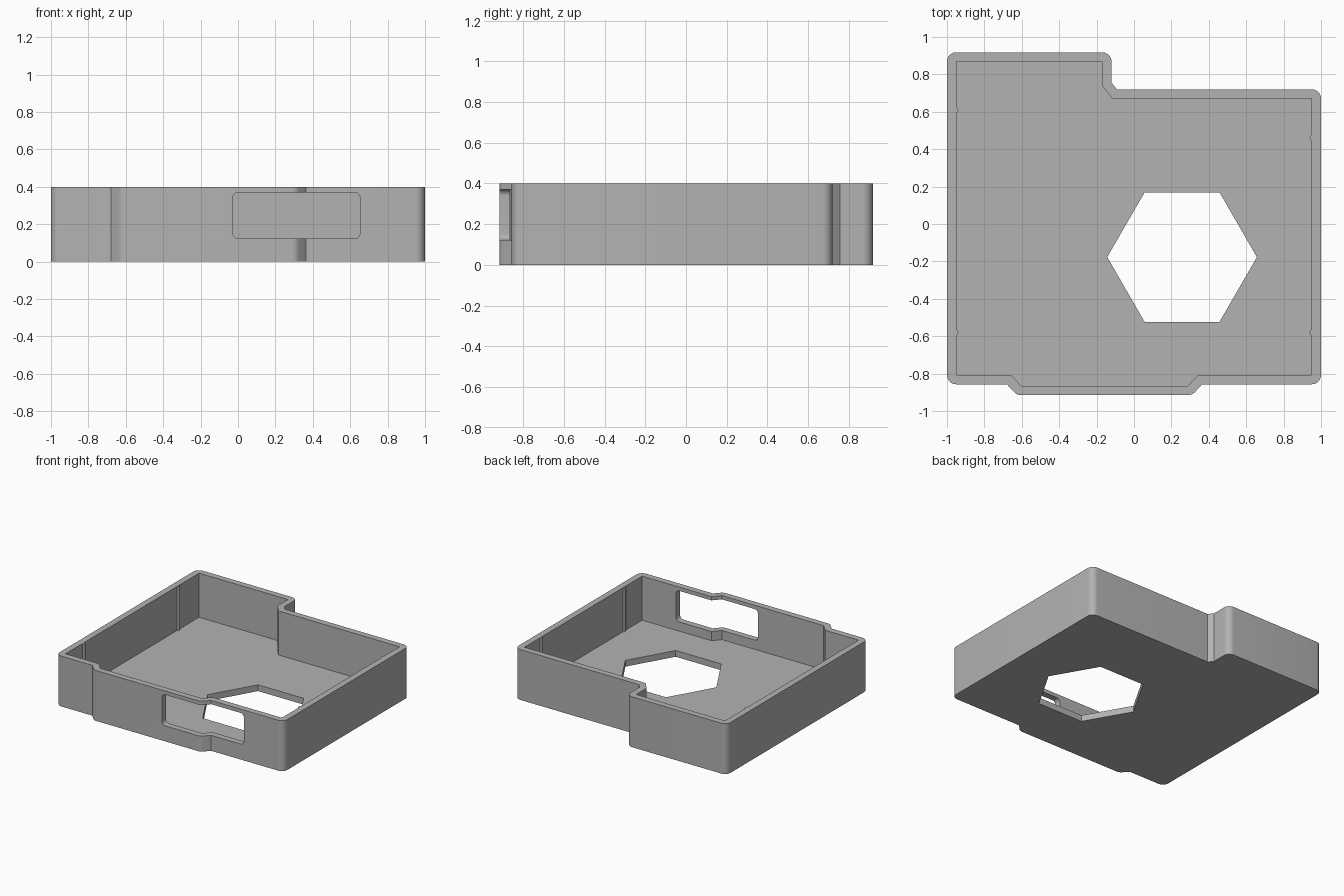
import bpy, bmesh
from math import pi, cos, sin, tan, ceil
from mathutils import Vector

cube = bpy.data.objects.get("Cube")
if cube:
    bpy.data.objects.remove(cube, do_unlink=True)

WALL, FLOOR, HEIGHT = 0.05, 0.05, 0.4

grey = bpy.data.materials.new("plain grey")
grey.use_nodes = True
grey.diffuse_color = (0.45, 0.45, 0.45, 1)
grey.node_tree.nodes["Principled BSDF"].inputs["Base Color"].default_value = grey.diffuse_color


def prism(name, loop, start, depth):
    """Extrude a closed 3D loop along a depth vector."""
    bm = bmesh.new()
    face = bm.faces.new([bm.verts.new(Vector(p) + Vector(start)) for p in loop])
    ext = bmesh.ops.extrude_face_region(bm, geom=[face])
    bmesh.ops.translate(bm, vec=depth, verts=[g for g in ext["geom"] if isinstance(g, bmesh.types.BMVert)])
    bmesh.ops.recalc_face_normals(bm, faces=bm.faces)
    mesh = bpy.data.meshes.new(name)
    bm.to_mesh(mesh)
    bm.free()
    obj = bpy.data.objects.new(name, mesh)
    mesh.materials.append(grey)
    bpy.context.collection.objects.link(obj)
    return obj


def offset(points, d):
    """Grow a counter-clockwise outline: arcs on convex corners, mitres on concave ones."""
    pts, out = [Vector(p) for p in points], []
    for i, p in enumerate(pts):
        a = (p - pts[i - 1]).normalized()
        b = (pts[(i + 1) % len(pts)] - p).normalized()
        normal = Vector((a.y, -a.x))
        turn = -a.angle_signed(b)
        if turn > 0:
            steps = ceil(turn / (pi / 16))
            for k in range(steps + 1):
                t = turn * k / steps
                out.append(p + d * (normal * cos(t) + a * sin(t)))
        else:
            out.append(p + d * (normal + a * tan(turn / 2)))
    return out


def flat(points):
    return [(p[0], p[1], 0) for p in points]


def cut(target, cutter):
    mod = target.modifiers.new("cut", "BOOLEAN")
    mod.operation, mod.solver, mod.object = "DIFFERENCE", "EXACT", cutter
    bpy.context.view_layer.objects.active = target
    bpy.ops.object.modifier_apply(modifier=mod.name)
    bpy.data.objects.remove(cutter, do_unlink=True)


# Inner outline, counter-clockwise
inner = [(-0.95, -0.807), (-0.658, -0.807), (-0.604, -0.865), (0.289, -0.865),
         (0.342, -0.807), (0.95, -0.807), (0.95, 0.67), (-0.115, 0.67),
         (-0.17, 0.738), (-0.17, 0.868), (-0.95, 0.868)]

# Tray: rounded outer shell with the cavity hollowed out
tray = prism("tray", flat(offset(inner, WALL)), (0, 0, 0), (0, 0, HEIGHT))
cut(tray, prism("cavity_cutter", flat(inner), (0, 0, FLOOR), (0, 0, HEIGHT)))

# Hexagonal floor opening
hexagon = [(0.4 * cos(k * pi / 3), 0.4 * sin(k * pi / 3)) for k in range(6)]
cut(tray, prism("hexagon_cutter", flat(hexagon), (0.257, -0.177, -0.1), (0, 0, 0.25)))

# Rounded window in the front wall
core = [(0.003, 0.153), (0.622, 0.153), (0.622, 0.34), (0.003, 0.34)]
window = [(p.x, 0, p.y) for p in offset(core, 0.03)]
cut(tray, prism("window_cutter", window, (0, -1, 0), (0, 0.3, 0)))

# Thin vertical ridges on the inner side walls
ridges = []
for name, side, y in (("left_back", 1, 0.46), ("left_front", 1, -0.58),
                      ("right_back", -1, 0.61), ("right_front", -1, -0.58)):
    circle = [(0.018 * cos(k * pi / 8), 0.018 * sin(k * pi / 8)) for k in range(16)]
    ridges.append(prism(name + "_ridge", flat(circle), (side * 0.957, y, FLOOR - 0.01),
                        (0, 0, HEIGHT - FLOOR + 0.009)))

# Smooth the rounded corners, keep edges sharp
bpy.ops.object.select_all(action="DESELECT")
for obj in [tray] + ridges:
    obj.select_set(True)
bpy.context.view_layer.objects.active = tray
bpy.ops.object.shade_smooth_by_angle(angle=pi / 6)
